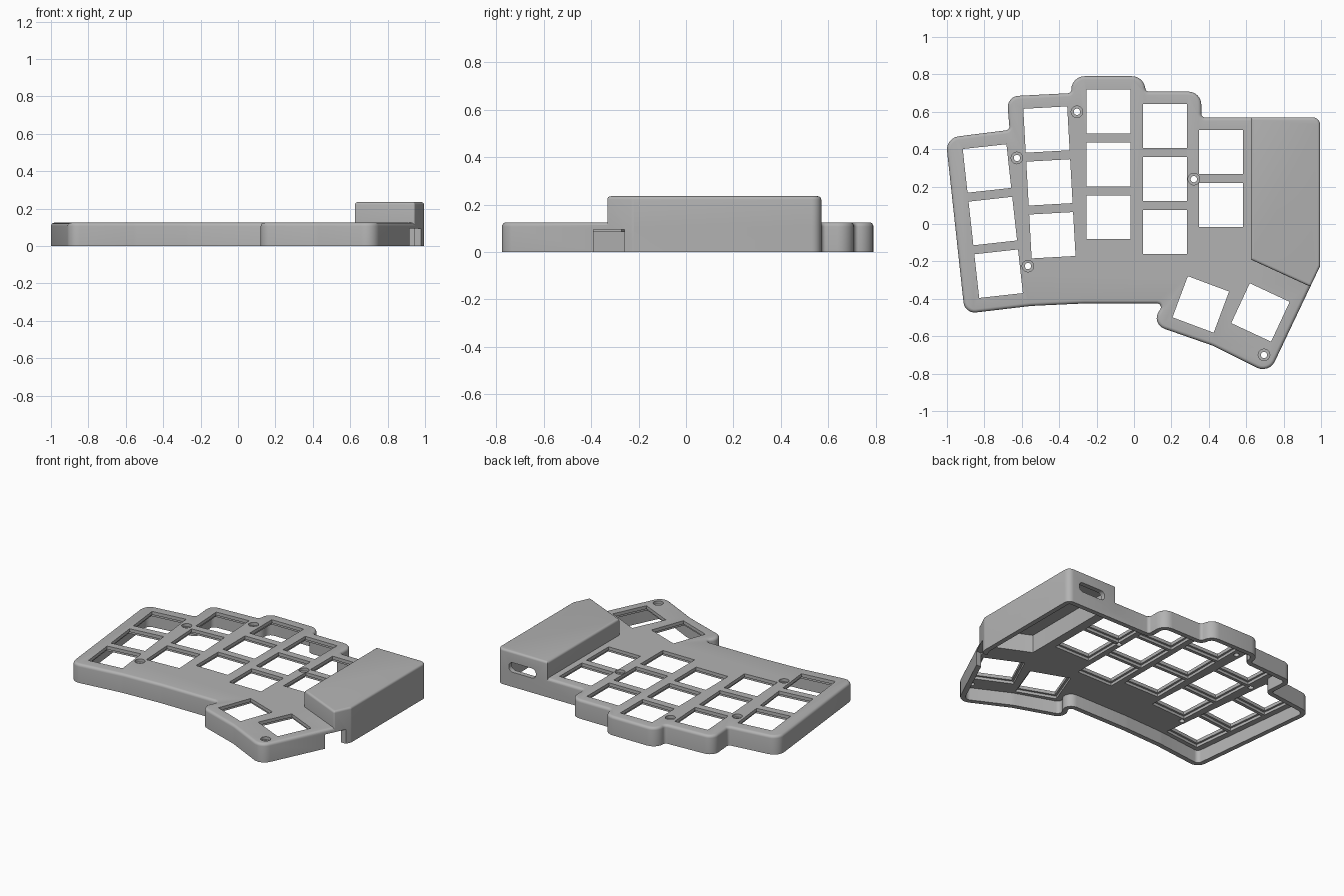
import bpy, bmesh, math
from mathutils import Vector, Matrix

if "Cube" in bpy.data.objects:
    bpy.data.objects.remove(bpy.data.objects["Cube"])

grey = bpy.data.materials.new("case grey")
grey.use_nodes = True
COLOUR = (0.45, 0.45, 0.45, 1)
grey.diffuse_color = COLOUR
grey.node_tree.nodes["Principled BSDF"].inputs["Base Color"].default_value = COLOUR

# Clockwise corners with fillet radius
CASE = [(-1.007, .46, .07), (-.665, .503, .02), (-.68, .682, .06), (-.335, .70, .02),
        (-.335, .79, .07), (.06, .79, .07), (.06, .708, .02), (.36, .708, .07),
        (.36, .57, .02), (.995, .57, .04), (.995, -.225, .03), (.722, -.80, .07),
        (.42, -.65, .2), (.09, -.535, .06), (.16, -.425, .02), (-.27, -.425, .3),
        (-.55, -.438, .3), (-.905, -.48, .06)]
MODULE = [(.625, .57, .004), (.995, .57, .04), (.995, -.225, .03),
          (.9428, -.335, .01), (.625, -.19, .004)]


def outline(corners, inset, steps=6):
    """Filleted outline, moved inward by inset."""
    pts = [Vector(c[:2]) for c in corners]
    ring = []
    for i, p in enumerate(pts):
        a = (p - pts[i - 1]).normalized()
        b = (pts[(i + 1) % len(pts)] - p).normalized()
        na, nb = Vector((a.y, -a.x)), Vector((b.y, -b.x))
        mid = (na + nb) / (1 + na.dot(nb))
        convex = a.x * b.y - a.y * b.x < 0
        side = 1 if convex else -1
        r = max(corners[i][2] - side * inset, .003)
        centre = p + mid * (inset + side * r)
        turn = na.angle_signed(nb)
        for s in range(steps + 1):
            n = na.copy()
            n.rotate(Matrix.Rotation(-turn * s / steps, 2))
            ring.append(centre - n * side * r)
    return ring


def new_object(name, bm):
    bmesh.ops.recalc_face_normals(bm, faces=bm.faces)
    mesh = bpy.data.meshes.new(name)
    bm.to_mesh(mesh)
    bm.free()
    mesh.materials.append(grey)
    ob = bpy.data.objects.new(name, mesh)
    bpy.context.collection.objects.link(ob)
    return ob


def stack(name, corners, levels):
    """Solid from outlines at (height, inset) levels."""
    bm = bmesh.new()
    rings = [[bm.verts.new((p.x, p.y, z)) for p in outline(corners, d)] for z, d in levels]
    for lo, hi in zip(rings, rings[1:]):
        for i in range(len(lo)):
            bm.faces.new((lo[i - 1], lo[i], hi[i], hi[i - 1]))
    bm.faces.new(rings[0])
    bm.faces.new(rings[-1])
    return new_object(name, bm)


def rounded_top(bottom, top, r=.018):
    arc = [math.radians(a) for a in (0, 22.5, 45, 67.5, 90)]
    return [(bottom, 0)] + [(top - r + r * math.sin(a), r - r * math.cos(a)) for a in arc]


def boxes(name, places, width, z0, z1):
    bm = bmesh.new()
    for x, y, angle in places:
        m = (Matrix.Translation((x, y, (z0 + z1) / 2)) @ Matrix.Rotation(math.radians(angle), 4, 'Z')
             @ Matrix.Diagonal((width[0], width[1], z1 - z0, 1)))
        bmesh.ops.create_cube(bm, size=1, matrix=m)
    return new_object(name, bm)


def cylinders(name, places, r, z0, z1):
    bm = bmesh.new()
    for x, y in places:
        bmesh.ops.create_cone(bm, cap_ends=True, segments=32, radius1=r, radius2=r, depth=z1 - z0,
                              matrix=Matrix.Translation((x, y, (z0 + z1) / 2)))
    return new_object(name, bm)


def combine(target, tool, operation='DIFFERENCE'):
    mod = target.modifiers.new(tool.name, 'BOOLEAN')
    mod.operation, mod.solver, mod.object = operation, 'EXACT', tool
    bpy.context.view_layer.objects.active = target
    bpy.ops.object.modifier_apply(modifier=mod.name)
    bpy.data.objects.remove(tool)


# Outer body with the raised controller housing
case = stack("keyboard_case", CASE, rounded_top(0, .125))
combine(case, stack("controller_housing", MODULE, rounded_top(.05, .235, .014)), 'UNION')

# Hollow underside
combine(case, stack("case_cavity", CASE, [(-.02, .032), (.085, .032)]))
combine(case, stack("housing_cavity", MODULE, [(-.03, .032), (.205, .032)]))

# Key openings: first key centre, count and angle of each column
COLUMNS = [(-.786, .297, 3, 6.3), (-.468, .505, 3, 3.2), (-.136, .602, 3, 0),
           (.166, .523, 3, 0), (.465, .385, 2, 0), (.357, -.43, 1, -20.5), (.676, -.473, 1, -25)]
keys = []
for x, y, count, angle in COLUMNS:
    t = math.radians(angle)
    for k in range(count):
        keys.append((x + .283 * k * math.sin(t), y - .283 * k * math.cos(t), angle))
combine(case, boxes("key_openings", keys, (.235, .235), .03, .2))
combine(case, boxes("key_clip_recesses", keys, (.262, .262), .04, .103))

# Counterbored screw holes
SCREWS = [(-.305, .60), (-.626, .353), (-.567, -.225), (.32, .24), (.695, -.70)]
combine(case, cylinders("screw_holes", SCREWS, .017, .03, .2))
combine(case, cylinders("screw_counterbores", SCREWS, .031, .105, .2))

# Rounded cable slot through the back of the housing
slot = boxes("cable_slot", [(0, 0, 0)], (.2, .064), -.06, .06)
bev = slot.modifiers.new("round_ends", 'BEVEL')
bev.width, bev.segments, bev.limit_method = .03, 8, 'NONE'
bev.affect = 'EDGES'
slot.data.attributes.new("bevel_weight_edge", 'FLOAT', 'EDGE')
for e in slot.data.edges:
    a, b = (slot.data.vertices[i].co for i in e.vertices)
    slot.data.attributes["bevel_weight_edge"].data[e.index].value = float(abs(a.z - b.z) > .01)
bev.limit_method = 'WEIGHT'
bpy.context.view_layer.objects.active = slot
bpy.ops.object.modifier_apply(modifier=bev.name)
slot.data.transform(Matrix.Translation((.81, .57, .13)) @ Matrix.Rotation(math.pi / 2, 4, 'X'))
combine(case, slot)

# Side notch in the slanted wall
combine(case, boxes("side_notch", [(.955, -.325, 0)], (.15, .13), -.02, .095))

# Smooth fillets, crisp edges
bpy.ops.object.select_all(action='DESELECT')
case.select_set(True)
bpy.context.view_layer.objects.active = case
bpy.ops.object.shade_smooth_by_angle(angle=math.radians(30))
